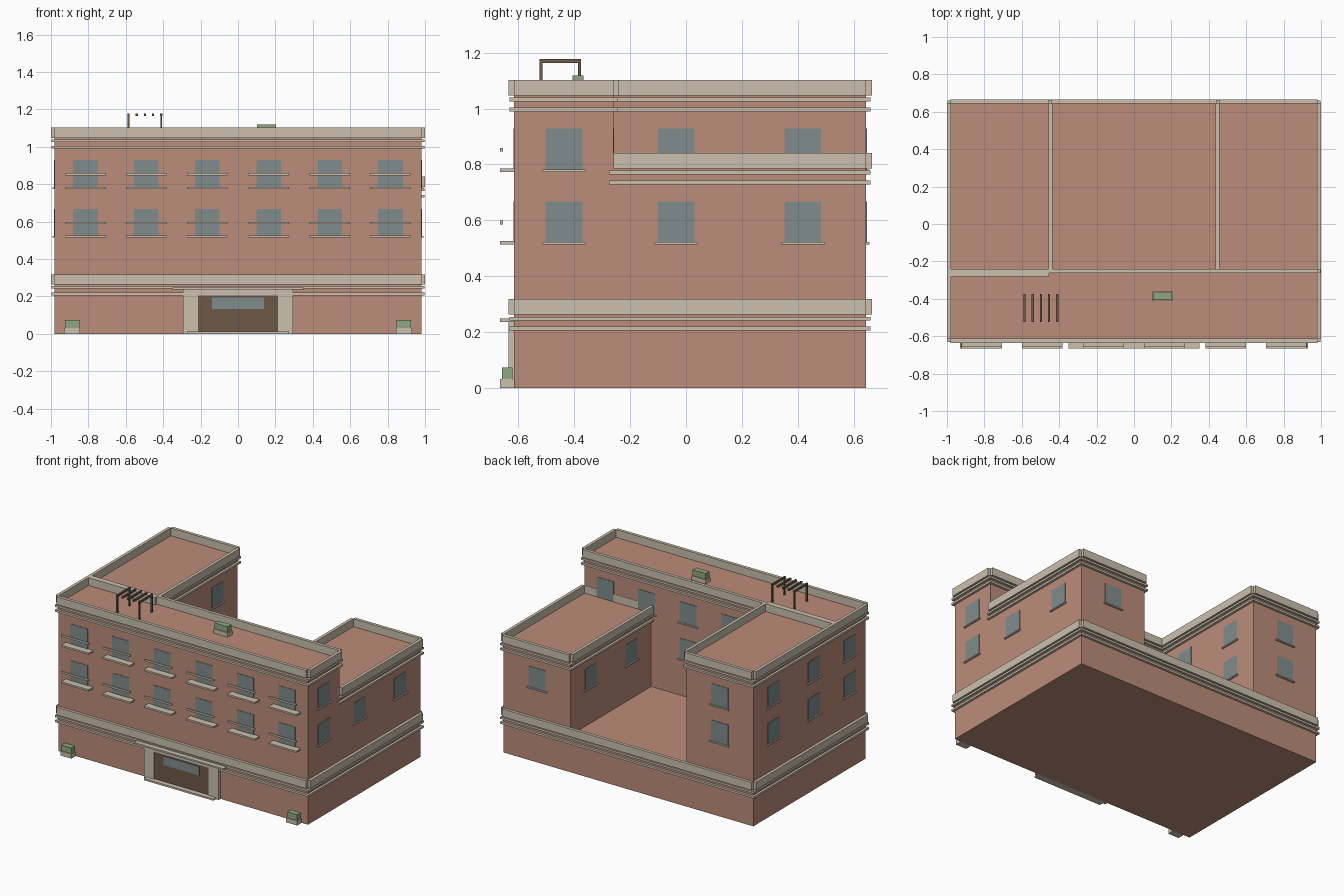
import bpy
import bmesh

if "Cube" in bpy.data.objects:
    bpy.data.objects.remove(bpy.data.objects["Cube"])


def material(name, rgb):
    m = bpy.data.materials.new(name)
    m.diffuse_color = (*rgb, 1)
    m.use_nodes = True
    m.node_tree.nodes["Principled BSDF"].inputs["Base Color"].default_value = m.diffuse_color
    return m


BRICK = material("brick", (.50, .265, .19))
STONE = material("stone", (.60, .53, .42))
GLASS = material("glass", (.22, .265, .265))
GREEN = material("foliage", (.28, .39, .22))
WOOD = material("dark_wood", (.15, .10, .065))


def boxes(name, mat, items):
    """One object from boxes given as (x0, x1, y0, y1, z0, z1)."""
    bm = bmesh.new()
    for x0, x1, y0, y1, z0, z1 in items:
        r = bmesh.ops.create_cube(bm, size=1)
        for v in r["verts"]:
            v.co = (x0 + (v.co.x + .5) * (x1 - x0),
                    y0 + (v.co.y + .5) * (y1 - y0),
                    z0 + (v.co.z + .5) * (z1 - z0))
    me = bpy.data.meshes.new(name)
    bm.to_mesh(me)
    bm.free()
    me.materials.append(mat)
    ob = bpy.data.objects.new(name, me)
    bpy.context.collection.objects.link(ob)
    return ob


def ring(x0, x1, y0, y1, z0, z1, out, corner):
    """Four boxes round a footprint; corner is how far the front and back run past it."""
    i = .002
    return [(x0 - corner, x1 + corner, y0 - out, y0 + i, z0, z1),
            (x0 - corner, x1 + corner, y1 - i, y1 + out, z0, z1),
            (x0 - out, x0 + i, y0, y1, z0, z1),
            (x1 - i, x1 + out, y0, y1, z0, z1)]


def block(name, x0, x1, y0, y1, z0, roof):
    """Brick volume with open-cornered parapet and two moulding bands."""
    boxes(name + "_walls", BRICK, [(x0, x1, y0, y1, z0, roof)])
    f = (x0, x1, y0, y1)
    boxes(name + "_parapet", STONE, ring(*f, roof, roof + .055, .02, 0))
    boxes(name + "_bands", STONE,
          ring(*f, roof - .022, roof - .008, .016, .016)
          + ring(*f, roof - .057, roof - .043, .016, .016))


# Main volumes: podium, front block, tall left wing, lower right wing
XS, YF, YM, YB = .98, -.615, -.26, .645
WI = .455
block("podium", -XS, XS, YF, YB, 0, .263)
block("front_block", -XS, XS, YF, YM, .2, 1.047)
block("left_wing", -XS, -WI, YM, YB, .2, 1.047)
block("right_wing", WI, XS, YM, YB, .2, .786)

# Windows and sills
panes, sills, balconies, rails = [], [], [], []
LOW, HIGH = .52, .78
W = .066


def window(axis, wall, sign, c, z):
    def slab(half, d0, d1, z0, z1):
        a, b = sorted((wall + sign * d0, wall + sign * d1))
        if axis == "x":
            return (a, b, c - half, c + half, z0, z1)
        return (c - half, c + half, a, b, z0, z1)
    panes.append(slab(W, -.004, .003, z, z + .148))
    if axis == "y" and sign < 0:
        balconies.append(slab(.108, -.002, .05, z - .006, z + .006))
        rails.append(slab(.108, .04, .05, z + .066, z + .079))
    else:
        sills.append(slab(.077, -.002, .012, z - .006, z + .002))


cols = [-.815, -.49, -.165, .165, .49, .815]
for z in (LOW, HIGH):
    for x in cols:
        window("y", YF, -1, x, z)
    for s in (-1, 1):
        window("x", s * XS, s, -.437, z)
    for y in (-.035, .418):
        window("x", -XS, -1, y, z)
        window("x", -WI, 1, y, z)
    window("y", YB, 1, -.7175, z)
    for x in (-.165, .165):
        window("y", YM, 1, x, z)
for y in (-.035, .418):
    window("x", XS, 1, y, LOW)
    window("x", WI, -1, y, LOW)
window("y", YB, 1, .7175, LOW)
for x in (.49, .815):
    window("y", YM, 1, x, HIGH)
boxes("window_panes", GLASS, panes)
boxes("window_sills", STONE, sills)
boxes("balcony_ledges", STONE, balconies)
boxes("balcony_rails", STONE, rails)

# Entrance
boxes("entrance_surround", STONE,
      [(-.293, -.215, -.636, YF, 0, .237), (.215, .293, -.636, YF, 0, .237),
       (-.215, .215, -.636, YF, .207, .237)])
boxes("entrance_canopy", STONE, [(-.35, .35, -.665, YF, .237, .248)])
boxes("entrance_step", STONE, [(-.272, .272, -.665, YF, 0, .012)])
boxes("entrance_door", WOOD, [(-.215, .215, -.63, YF, .01, .207)])
boxes("door_glass", GLASS, [(-.138, .138, -.636, -.628, .132, .195)])

# Planters at the front corners and on the roof
for n, x, y, z, w, d in (("left", -.887, -.64, 0, .043, .025),
                         ("right", .887, -.64, 0, .043, .025),
                         ("roof", .153, -.387, 1.045, .055, .026)):
    boxes(n + "_planter", STONE, [(x - w, x + w, y - d, y + d, z, z + .032)])
    boxes(n + "_shrub", GREEN,
          [(x - w + .004, x + w - .004, y - d + .006, y + d - .006, z + .03, z + .073)])

# Roof pergola
px = [-.585 + .0437 * i for i in range(5)]
boxes("pergola_slats", WOOD,
      [(x - .006, x + .006, -.525, -.375, 1.164, 1.177) for x in px])
boxes("pergola_posts", WOOD,
      [(x - .005, x + .005, y - .005, y + .005, 1.045, 1.17)
       for x in (px[0], px[-1]) for y in (-.519, -.381)])
